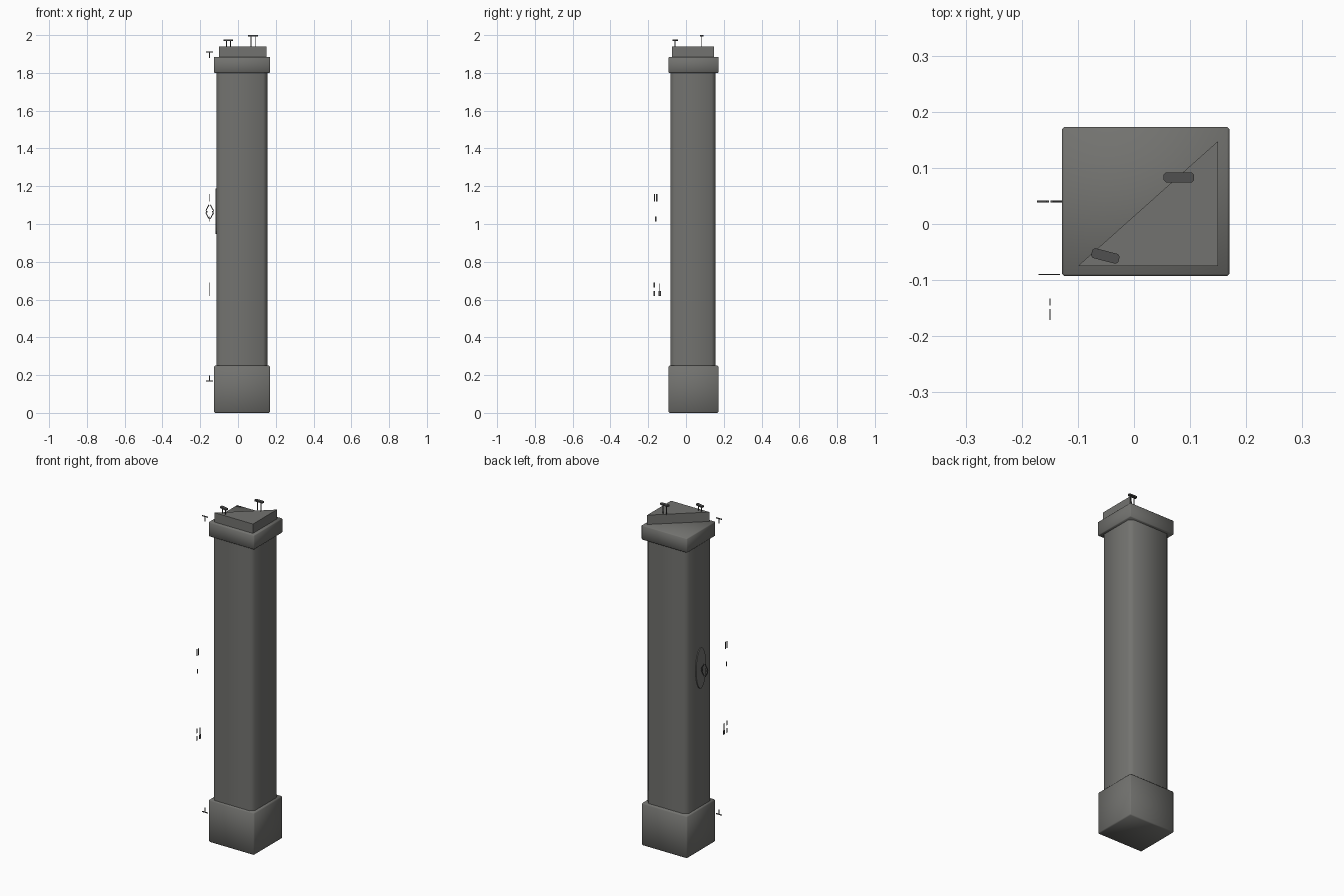
import bpy, bmesh, math
from mathutils import Matrix

if "Cube" in bpy.data.objects:
    bpy.data.objects.remove(bpy.data.objects["Cube"])

stone = bpy.data.materials.new("dark_stone")
stone.diffuse_color = (0.17, 0.17, 0.16, 1)
stone.use_nodes = True
stone.node_tree.nodes["Principled BSDF"].inputs["Base Color"].default_value = stone.diffuse_color
metal = bpy.data.materials.new("charcoal")
metal.diffuse_color = (0.08, 0.08, 0.08, 1)
metal.use_nodes = True
metal.node_tree.nodes["Principled BSDF"].inputs["Base Color"].default_value = metal.diffuse_color


def finish(name, bm, mat, smooth=None):
    bmesh.ops.recalc_face_normals(bm, faces=bm.faces)
    me = bpy.data.meshes.new(name)
    bm.to_mesh(me)
    bm.free()
    me.materials.append(mat)
    ob = bpy.data.objects.new(name, me)
    bpy.context.collection.objects.link(ob)
    if smooth:
        bpy.ops.object.select_all(action='DESELECT')
        ob.select_set(True)
        bpy.context.view_layer.objects.active = ob
        bpy.ops.object.shade_smooth_by_angle(angle=math.radians(smooth))
    return ob


def add_box(bm, x0, x1, y0, y1, z0, z1):
    m = (Matrix.Translation(((x0 + x1) / 2, (y0 + y1) / 2, (z0 + z1) / 2))
         @ Matrix.Diagonal((x1 - x0, y1 - y0, z1 - z0, 1)))
    return bmesh.ops.create_cube(bm, size=1, matrix=m)["verts"]


def prism(name, pts, z0, z1, mat, smooth=None):
    bm = bmesh.new()
    f = bm.faces.new([bm.verts.new((x, y, z0)) for x, y in pts])
    ext = bmesh.ops.extrude_face_region(bm, geom=[f], use_keep_orig=True)["geom"]
    for v in ext:
        if isinstance(v, bmesh.types.BMVert):
            v.co.z = z1
    return finish(name, bm, mat, smooth)


def slab(name, x0, x1, y0, y1, z0, z1, bevel):
    bm = bmesh.new()
    add_box(bm, x0, x1, y0, y1, z0, z1)
    bmesh.ops.bevel(bm, geom=bm.edges[:], offset=bevel, segments=1, affect='EDGES')
    return finish(name, bm, stone, 60)


# Pillar: plinth, shaft with chamfered corners, capital
slab("plinth", -0.128, 0.170, -0.093, 0.173, 0, 0.25, 0.006)
slab("capital", -0.128, 0.170, -0.093, 0.173, 1.80, 1.885, 0.004)
x0, x1, y0, y1, c = -0.115, 0.155, -0.083, 0.157, 0.022
prism("shaft", [(x0 + c, y0), (x1 - c, y0), (x1, y0 + c), (x1, y1 - c),
                (x1 - c, y1), (x0 + c, y1), (x0, y1 - c), (x0, y0 + c)],
      0.24, 1.81, stone, 50)

# Broken three-cornered block left on top
prism("broken_top", [(-0.10, -0.075), (0.15, -0.075), (0.15, 0.148)], 1.88, 1.94, stone)

# Oval plaque on the left side
bm = bmesh.new()
bmesh.ops.create_cone(bm, cap_ends=True, segments=24, radius1=1, radius2=1, depth=1,
                      matrix=Matrix.Translation((-0.117, 0.03, 1.067))
                      @ Matrix.Diagonal((0.006, 0.046, 0.12, 1))
                      @ Matrix.Rotation(math.pi / 2, 4, 'Y'))
finish("oval_plaque", bm, stone)

# Small upright T-shaped fittings beside the top and the foot
for name, bar, tip in (("upper_tee", 1.91, 1.88), ("lower_tee", 0.168, 0.197)):
    bm = bmesh.new()
    add_box(bm, -0.17, -0.132, -0.091, -0.089, bar - 0.003, bar + 0.003)
    add_box(bm, -0.153, -0.148, -0.091, -0.089, min(bar, tip), max(bar, tip))
    finish(name, bm, metal)

# Diamond of four strokes floating in front of the plaque
bm = bmesh.new()
for sx in (-1, 1):
    for sz in (-1, 1):
        vs = add_box(bm, -0.0025, 0.0025, -0.0015, 0.0015, -0.018, 0.018)
        bmesh.ops.transform(bm, verts=vs, matrix=Matrix.Translation(
            (-0.15 + sx * 0.012, 0.04, 1.065 + sz * 0.021))
            @ Matrix.Rotation(-sx * sz * 0.5, 4, 'Y'))
    add_box(bm, -0.15 + sx * 0.016 - 0.004, -0.15 + sx * 0.016 + 0.004,
            0.0385, 0.0415, 1.06, 1.07)
finish("diamond_ornament", bm, metal)

# Thin floating plates off the front left corner
bm = bmesh.new()
for y, z, w, h in ((-0.167, 1.138, 0.007, 0.04), (-0.155, 1.138, 0.007, 0.04),
                   (-0.161, 1.026, 0.007, 0.026),
                   (-0.167, 0.677, 0.008, 0.026), (-0.167, 0.633, 0.008, 0.026),
                   (-0.139, 0.665, 0.005, 0.04), (-0.139, 0.632, 0.012, 0.025)):
    add_box(bm, -0.151, -0.149, y - w / 2, y + w / 2, z - h / 2, z + h / 2)
finish("floating_plates", bm, metal)

# Two small topped posts on the crown
for name, x, y, z, base, ln, wd, rot in (
        ("left_crown_post", -0.051, -0.057, 1.975, 1.94, 0.05, 0.018, -0.25),
        ("right_crown_post", 0.08, 0.083, 1.998, 1.94, 0.054, 0.018, 0)):
    bm = bmesh.new()
    add_box(bm, -ln / 2, ln / 2, -wd / 2, wd / 2, z - 0.006, z + 0.002)
    bmesh.ops.bevel(bm, geom=[e for e in bm.edges
                              if abs(e.verts[0].co.z - e.verts[1].co.z) > 0.001],
                    offset=0.004, segments=1, affect='EDGES')
    for s in (-1, 1):
        add_box(bm, s * 0.011 - 0.002, s * 0.011 + 0.002, -0.002, 0.002, base, z)
    bmesh.ops.transform(bm, verts=bm.verts[:], matrix=Matrix.Translation((x, y, 0))
                        @ Matrix.Rotation(rot, 4, 'Z'))
    finish(name, bm, metal)
